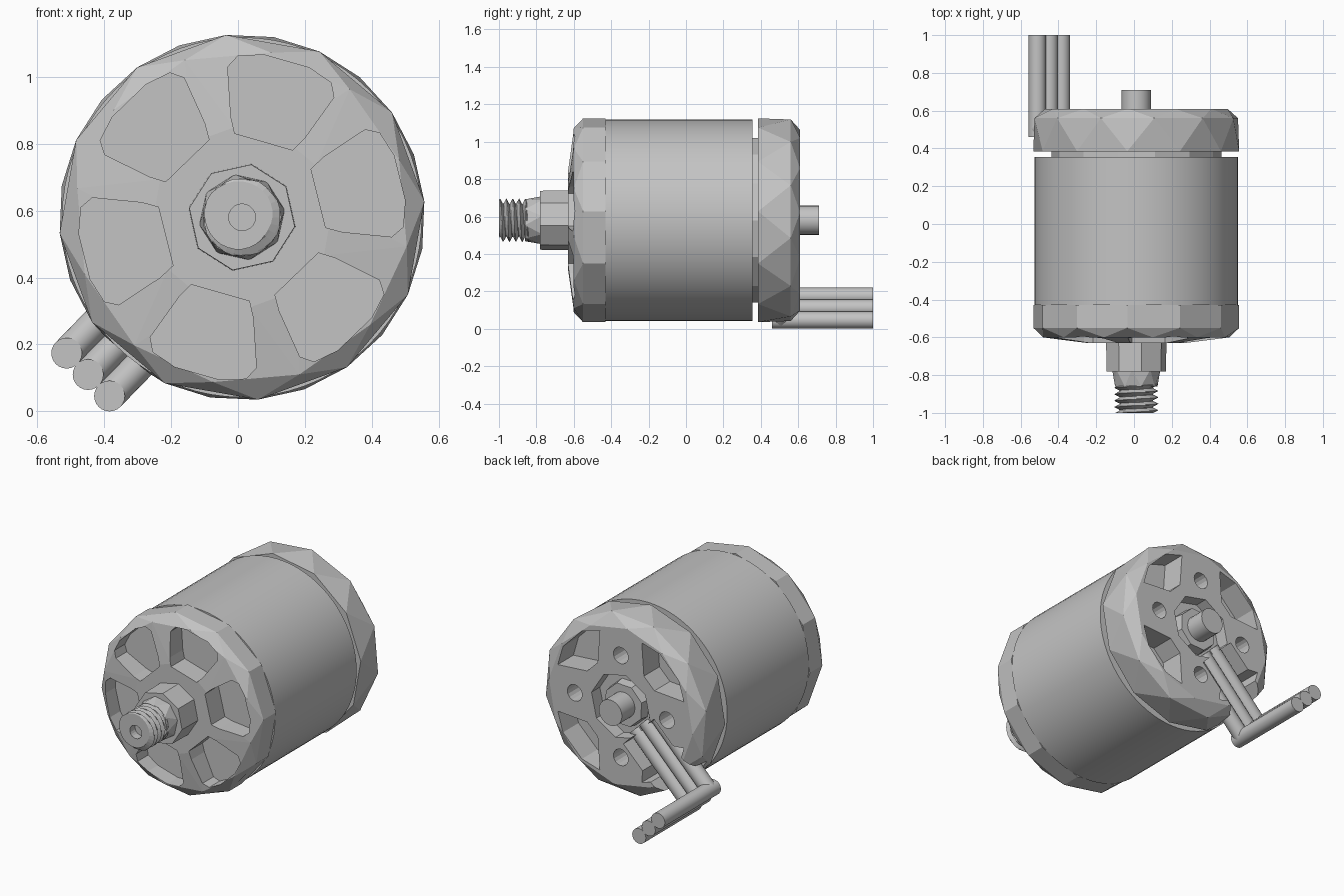
import bpy, bmesh, math
from mathutils import Vector

if "Cube" in bpy.data.objects:
    bpy.data.objects.remove(bpy.data.objects["Cube"])

CX, CZ = 0.012, 0.58          # motor axis runs along y
R = 0.547

grey = bpy.data.materials.new("metal_grey")
grey.use_nodes = True
grey.diffuse_color = (0.55, 0.55, 0.55, 1)
grey.node_tree.nodes["Principled BSDF"].inputs["Base Color"].default_value = (0.55, 0.55, 0.55, 1)


def polar(r, deg, y):
    a = math.radians(deg)
    return Vector((CX + r * math.cos(a), y, CZ + r * math.sin(a)))


def ring(r, y, sides, phase=0.0):
    return [polar(r, phase + 360 * i / sides, y) for i in range(sides)]


def finish(name, bm, smooth=False):
    bmesh.ops.recalc_face_normals(bm, faces=bm.faces)
    mesh = bpy.data.meshes.new(name)
    bm.to_mesh(mesh)
    bm.free()
    mesh.materials.append(grey)
    obj = bpy.data.objects.new(name, mesh)
    bpy.context.collection.objects.link(obj)
    if smooth:
        bpy.ops.object.select_all(action='DESELECT')
        obj.select_set(True)
        bpy.context.view_layer.objects.active = obj
        bpy.ops.object.shade_smooth_by_angle(angle=math.radians(35))
    return obj


def hull(name, points, smooth=False):
    """Convex solid around the points, with coplanar facets merged."""
    bm = bmesh.new()
    for p in points:
        bm.verts.new(p)
    res = bmesh.ops.convex_hull(bm, input=bm.verts)
    loose = [v for v in res["geom_interior"] if isinstance(v, bmesh.types.BMVert)]
    bmesh.ops.delete(bm, geom=loose, context='VERTS')
    bmesh.ops.dissolve_limit(bm, angle_limit=math.radians(0.5), verts=bm.verts, edges=bm.edges)
    return finish(name, bm, smooth)


def disc(name, r, y0, y1, sides=32, phase=0.0, smooth=True):
    return hull(name, ring(r, y0, sides, phase) + ring(r, y1, sides, phase), smooth)


def prism(outline, deg, y0, y1):
    """Cutter from (radial, half width) pairs, turned to an angle round the axis."""
    a = math.radians(deg)
    u = Vector((math.cos(a), 0, math.sin(a)))
    v = Vector((-math.sin(a), 0, math.cos(a)))
    base = Vector((CX, 0, CZ))
    return hull("cutter", [base + u * p + v * q * s + Vector((0, y, 0))
                           for p, q in outline for s in (-1, 1) for y in (y0, y1)])


def cut(target, cutter):
    cutter.hide_render = True
    mod = target.modifiers.new("cut", 'BOOLEAN')
    mod.operation = 'DIFFERENCE'
    mod.solver = 'EXACT'
    mod.object = cutter
    bpy.ops.object.select_all(action='DESELECT')
    target.select_set(True)
    bpy.context.view_layer.objects.active = target
    bpy.ops.object.modifier_apply(modifier=mod.name)
    bpy.data.objects.remove(cutter)


# Rotor can and the core seen in the gap behind it
disc("rotor_can", 0.538, -0.43, 0.355, 72)
disc("stator_core", 0.45, 0.34, 0.40, 14, smooth=False)

# Faceted front bell with six pockets
bell = hull("front_bell", ring(R, -0.43, 12, 5) + ring(R, -0.55, 12, 5)
            + ring(0.50, -0.60, 12, 20) + ring(0.27, -0.63, 12, 5))
pocket = [(0.235, 0.09), (0.28, 0.115), (0.42, 0.165), (0.46, 0.145), (0.485, 0.07)]
for i in range(6):
    cut(bell, prism(pocket, 14 + 60 * i, -0.70, -0.50))

# Propeller nut, collar and threaded shaft
hull("prop_nut", ring(0.162, -0.62, 8, 35) + ring(0.16, -0.78, 8, 35))
hull("nut_collar", ring(0.13, -0.77, 8, 10) + ring(0.115, -0.86, 8, 32))

bm = bmesh.new()
SIDES, STEPS, PITCH = 28, 40, 0.034
rows = []
for j in range(STEPS + 1):
    y = -1 + 0.16 * j / STEPS
    row = []
    for i in range(SIDES):
        t = (y / PITCH + i / SIDES) % 1
        row.append(bm.verts.new(polar(0.085 + 0.033 * abs(2 * t - 1), 360 * i / SIDES, y)))
    rows.append(row)
for a, b in zip(rows, rows[1:]):
    for i in range(SIDES):
        k = (i + 1) % SIDES
        bm.faces.new((a[i], a[k], b[k], b[i]))
bm.faces.new(rows[0])
bm.faces.new(rows[-1])
thread = finish("threaded_shaft", bm)
cut(thread, disc("cutter", 0.04, -1.05, -0.95, 20, smooth=False))

# Faceted rear mount: diagonal pockets, centre recess, screw holes, wire notch
mount = hull("rear_mount", ring(R, 0.385, 12, 5) + ring(R, 0.56, 12, 20)
             + ring(0.485, 0.61, 12, 5))
recess = [(0.27, 0.05), (0.40, 0.20), (0.46, 0.09)]
for i in range(4):
    cut(mount, prism(recess, 45 + 90 * i, 0.46, 0.70))
    hole = hull("cutter", [p + polar(0.31, 90 * i, 0) - polar(0, 0, 0)
                           for y in (0.48, 0.70) for p in ring(0.05, y, 16)])
    cut(mount, hole)
cut(mount, disc("cutter", 0.2, 0.53, 0.70, 8, 10, smooth=False))
cut(mount, prism([(0.17, 0.145), (0.70, 0.145)], 225, 0.455, 0.70))

# Bearing and rear shaft
hull("rear_bearing", ring(0.15, 0.45, 8, 25) + ring(0.13, 0.585, 8, 25))
disc("rear_shaft", 0.078, 0.45, 0.71, 24)


# Three wires: out through the notch, then straight back
def rod(name, a, b, r):
    rot = (b - a).to_track_quat('Z', 'Y')
    pts = []
    for end in (a, b):
        for i in range(24):
            t = math.tau * i / 24
            pts.append(end + rot @ Vector((r * math.cos(t), r * math.sin(t), 0)))
    hull(name, pts, True)


for n, off in enumerate((-1, 0, 1)):
    shift = Vector((0.064 * off, 0, -0.064 * off))
    bend = Vector((-0.448, 0.507, 0.11)) + shift
    start = polar(0.14, 225, 0.507) + shift
    rod(f"wire_inner_{n + 1}", start, bend, 0.046)
    rod(f"wire_outer_{n + 1}", bend - Vector((0, 0.046, 0)),
        Vector((bend.x, 1.0, bend.z)), 0.046)
